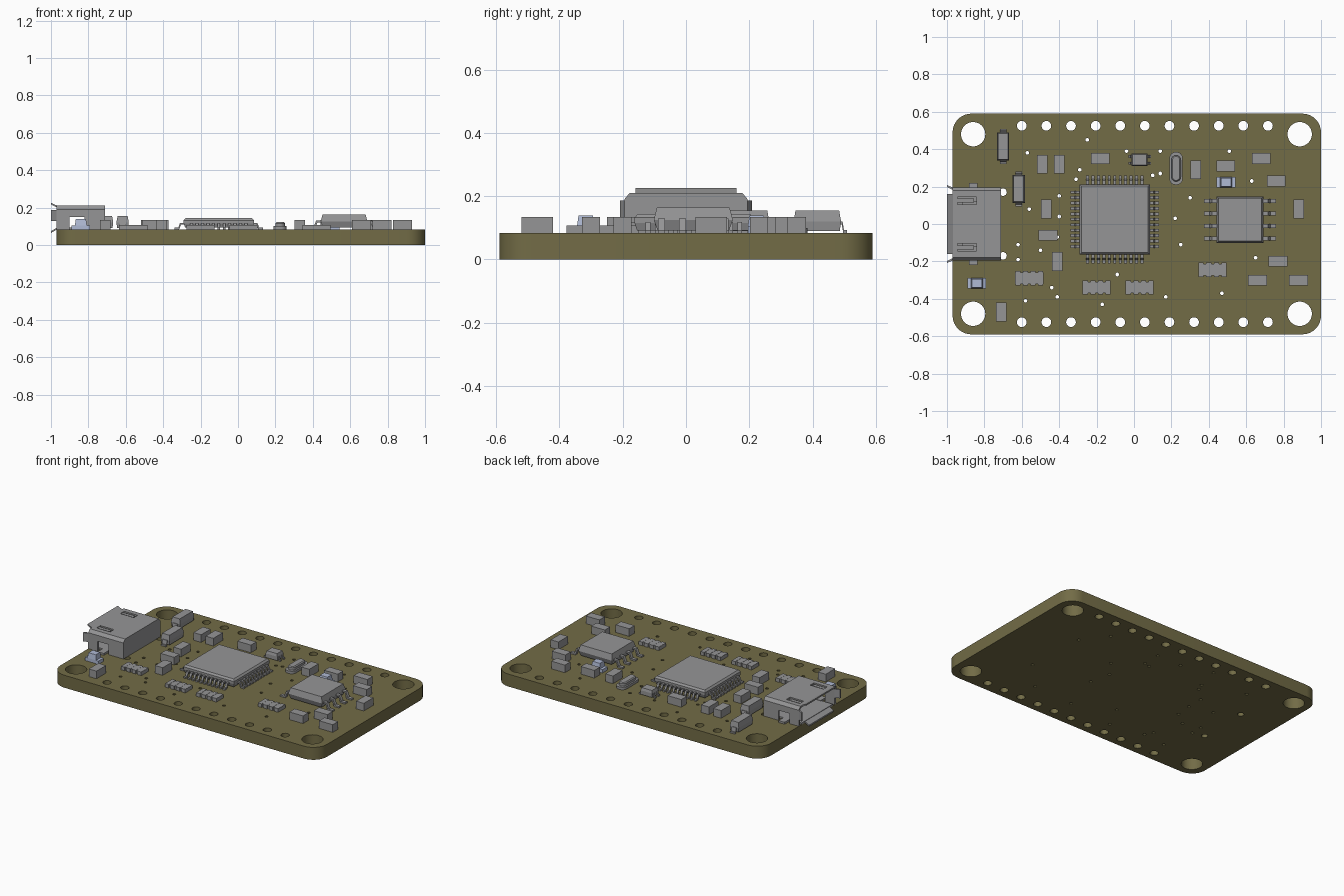
import bpy
import bmesh
from math import pi, cos, sin
from mathutils import Matrix, Vector

cube = bpy.data.objects.get("Cube")
if cube:
    bpy.data.objects.remove(cube, do_unlink=True)


def material(name, colour):
    mat = bpy.data.materials.new(name)
    mat.use_nodes = True
    rgba = (*colour, 1)
    mat.diffuse_color = rgba
    mat.node_tree.nodes["Principled BSDF"].inputs["Base Color"].default_value = rgba
    return mat


OLIVE = material("olive board", (.17, .15, .062))
GREY = material("component grey", (.3, .3, .305))
PALE = material("pale blue lens", (.43, .49, .66))
TOP = .083  # board surface height


def finish(name, bm, mat):
    bmesh.ops.recalc_face_normals(bm, faces=bm.faces)
    mesh = bpy.data.meshes.new(name)
    bm.to_mesh(mesh)
    bm.free()
    mesh.materials.append(mat)
    obj = bpy.data.objects.new(name, mesh)
    bpy.context.collection.objects.link(obj)
    return obj


def circle(x, y, r, count):
    return [(x + r * cos(2 * pi * i / count), y + r * sin(2 * pi * i / count))
            for i in range(count)]


def rounded_rect(cx, cy, w, h, r=0, steps=8):
    points = []
    for corner, (sx, sy) in enumerate(((1, 1), (-1, 1), (-1, -1), (1, -1))):
        x, y = cx + sx * (w / 2 - r), cy + sy * (h / 2 - r)
        if r <= 0:
            points.append((x, y))
            continue
        for i in range(steps + 1):
            a = (corner + i / steps) * pi / 2
            points.append((x + r * cos(a), y + r * sin(a)))
    return points


def solid(name, cx, cy, w, h, rings, mat=GREY, r=0):
    """Stack of rectangles, each ring given as (inset, height)."""
    bm = bmesh.new()
    loops = []
    for inset, z in rings:
        # a rounded outline keeps its corners as it shrinks
        radius = max(r - inset, .002) if r else 0
        outline = rounded_rect(cx, cy, w - 2 * inset, h - 2 * inset, radius)
        loops.append([bm.verts.new((x, y, z)) for x, y in outline])
    for low, high in zip(loops, loops[1:]):
        for i in range(len(low)):
            bm.faces.new((low[i - 1], low[i], high[i], high[i - 1]))
    bm.faces.new(loops[0])
    bm.faces.new(loops[-1])
    return finish(name, bm, mat)


def box(name, cx, cy, w, h, low, high, mat=GREY):
    return solid(name, cx, cy, w, h, ((0, low), (0, high)), mat)


def prism(bm, profile, depth, matrix):
    """Extrude an (x, z) profile along y, then place it."""
    sides = [[bm.verts.new(matrix @ Vector((u, side * depth / 2, v))) for u, v in profile]
             for side in (-1, 1)]
    a, b = sides
    for i in range(len(a)):
        bm.faces.new((a[i - 1], a[i], b[i], b[i - 1]))
    bm.faces.new(a)
    bm.faces.new(b)


def gull_pins(name, places, reach, height, width):
    """Bent leads, each place given as (x, y, outward angle)."""
    t = .01
    profile = [(-t, height), (reach * .4, height), (reach * .6, TOP + t), (reach, TOP + t),
               (reach, TOP), (reach * .5, TOP), (reach * .3, height - t), (-t, height - t)]
    bm = bmesh.new()
    for x, y, angle in places:
        prism(bm, profile, width, Matrix.Translation((x, y, 0)) @ Matrix.Rotation(angle, 4, "Z"))
    return finish(name, bm, GREY)


# Circuit board: filled outline with all of its holes
vias = [(-.25, .45), (-.57, .38), (-.29, .29), (-.04, .39), (.14, .39), (.14, .27), (.1, .26),
        (.51, .39), (-.31, .24), (-.4, .15), (.3, .14), (.22, .03), (.25, -.11), (.65, -.18),
        (.63, .23), (.47, -.37), (.17, -.39), (-.09, -.27), (-.17, -.43), (-.41, -.39),
        (-.44, -.34), (-.58, -.41), (-.62, -.11), (-.62, -.19), (-.4, .04), (-.41, -.07),
        (-.5, -.14), (-.56, .08)]
outlines = [rounded_rect(.015, 0, 1.97, 1.18, .1)]
outlines += [circle(x, y, .01, 10) for x, y in vias]
for side in (-1, 1):
    outlines += [circle(x, side * .48, .065, 40) for x in (-.86, .886)]
    outlines += [circle(-.6 + i * .1316, side * .525, .026, 20) for i in range(11)]
    outlines.append(circle(-.7, side * .17, .02, 16))
curve = bpy.data.curves.new("circuit_board", "CURVE")
curve.dimensions = "2D"
curve.fill_mode = "BOTH"
curve.extrude = TOP / 2
for outline in outlines:
    spline = curve.splines.new("POLY")
    spline.points.add(len(outline) - 1)
    for point, (x, y) in zip(spline.points, outline):
        point.co = (x, y, 0, 1)
    spline.use_cyclic_u = True
curve.materials.append(OLIVE)
board = bpy.data.objects.new("circuit_board", curve)
board.location.z = TOP / 2
bpy.context.collection.objects.link(board)
bpy.ops.object.select_all(action="DESELECT")
board.select_set(True)
bpy.context.view_layer.objects.active = board
bpy.ops.object.convert(target="MESH")
bpy.ops.object.shade_smooth_by_angle()

# Main processor with eleven leads a side
px, py, size = -.103, .025, .375
solid("processor_body", px, py, size, size,
      ((.008, .092), (0, .115), (0, .132), (.01, .144)))
leads = []
for quarter in range(4):
    angle = quarter * pi / 2
    for i in range(11):
        spot = Matrix.Rotation(angle, 2) @ Vector((size / 2, (i - 5) * .029))
        leads.append((px + spot.x, py + spot.y, angle))
gull_pins("processor_leads", leads, .048, .118, .015)

# Memory chip with four leads on two sides
mx, my = .567, .023
solid("memory_chip_body", mx, my, .25, .25,
      ((.012, .092), (0, .125), (.01, .164)))
gull_pins("memory_chip_leads",
          [(mx + side * .12, my + (i - 1.5) * .067, 0 if side > 0 else pi)
           for side in (-1, 1) for i in range(4)], .073, .13, .022)

# Small rectangular passives
upright = [(-.49, .32), (-.4, .32), (.33, .29), (.88, .08), (-.47, .08), (-.41, -.2), (-.71, -.47)]
lying = [(-.18, .35), (.49, .31), (.68, .35), (.76, .23), (-.46, -.06), (.77, -.2),
         (.66, -.3), (.88, -.3)]
for x, y in upright:
    box("upright_capacitor", x, y, .057, .1, TOP, .134)
for x, y in lying:
    box("lying_capacitor", x, y, .1, .057, TOP, .134)

# Resistor arrays with notched long edges
for x, y in ((-.56, -.29), (-.2, -.34), (.03, -.34), (.42, -.245)):
    box("resistor_array", x, y, .15, .06, TOP, .106)
    for i in range(4):
        box("array_terminal", x + (i - 1.5) * .0405, y, .027, .076, TOP, .107)

# Diodes
for x, y in ((-.7, .415), (-.617, .188)):
    solid("diode_body", x, y, .066, .15, ((.004, .09), (0, .12), (.006, .154)))
    gull_pins("diode_leads", [(x, y + s * .07, s * pi / 2) for s in (-1, 1)], .024, .12, .034)

# Small transistor
solid("transistor_body", .03, .343, .086, .066, ((0, .088), (0, .115), (.005, .132)))
gull_pins("transistor_leads", [(.03 + s * .04, .343 + d, 0 if s > 0 else pi)
                               for s in (-1, 1) for d in (-.018, .018)], .02, .11, .014)

# Crystal can: flange with a raised oval lid
solid("crystal_flange", .225, .297, .07, .175, ((0, TOP), (0, .1)), r=.032)
solid("crystal_lid", .225, .297, .05, .14, ((0, .1), (0, .116), (.006, .122)), r=.0245)

# Indicator lights
for x, y in ((-.84, -.317), (.492, .223)):
    box("light_base", x, y, .1, .055, TOP, .105, PALE)
    solid("light_lens", x, y, .064, .055, ((0, .105), (.005, .139)), PALE)

# Socket shell: folded strip, open underneath and at the outer end
half = [(.195, .15), (.195, .19), (.178, .21)]
inner = [(.183, .15), (.183, .186), (.172, .198)]
profile = half + [(-u, v) for u, v in reversed(half)]
profile += [(-u, v) for u, v in inner] + list(reversed(inner))
bm = bmesh.new()
prism(bm, profile, .26, Matrix.Translation((-.84, 0, 0)) @ Matrix.Rotation(pi / 2, 4, "Z"))
shell = finish("socket_shell", bm, GREY)

# Latch windows in the roof, with a spring in each
for y in (-.125, .125):
    cutter = box("latch_cutter", -.893, y, .1, .04, .19, .23)
    cutter.hide_render = True
    cutter.hide_set(True)
    cut = shell.modifiers.new("latch window", "BOOLEAN")
    cut.object = cutter
    cut.solver = "EXACT"
    box("latch_spring", -.9, y, .09, .022, .192, .206)

# Socket walls, floor, tongue and feet
box("socket_rear_wall", -.716, 0, .012, .366, TOP, .198)
box("socket_floor", -.84, 0, .26, .33, TOP, .094)
box("socket_tongue", -.82, 0, .2, .24, .164, .178)
for side in (-1, 1):
    box("socket_front_leg", -.935, side * .189, .07, .012, TOP, .15)
    box("socket_rear_leg", -.765, side * .189, .11, .012, TOP, .15)
    box("socket_foot", -.86, side * .19, .045, .06, TOP, .096)
    # Flared side lip
    bm = bmesh.new()
    lip = [(-.97, side * .195), (-1, side * .208), (-1, side * .198), (-.97, side * .183)]
    loops = [[bm.verts.new((x, y, z)) for x, y in lip] for z in (.128, .187)]
    for i in range(4):
        bm.faces.new((loops[0][i - 1], loops[0][i], loops[1][i], loops[1][i - 1]))
    for loop in loops:
        bm.faces.new(loop)
    finish("socket_side_lip", bm, GREY)

# Flared lips above and below the opening
for name, start, end, width in (("socket_top_lip", .204, .222, .32),
                                ("socket_bottom_lip", .089, .07, .26)):
    bm = bmesh.new()
    prism(bm, [(-.965, start - .005), (-.965, start + .005), (-1, end + .004), (-1, end - .006)],
          width, Matrix.Identity(4))
    finish(name, bm, GREY)
